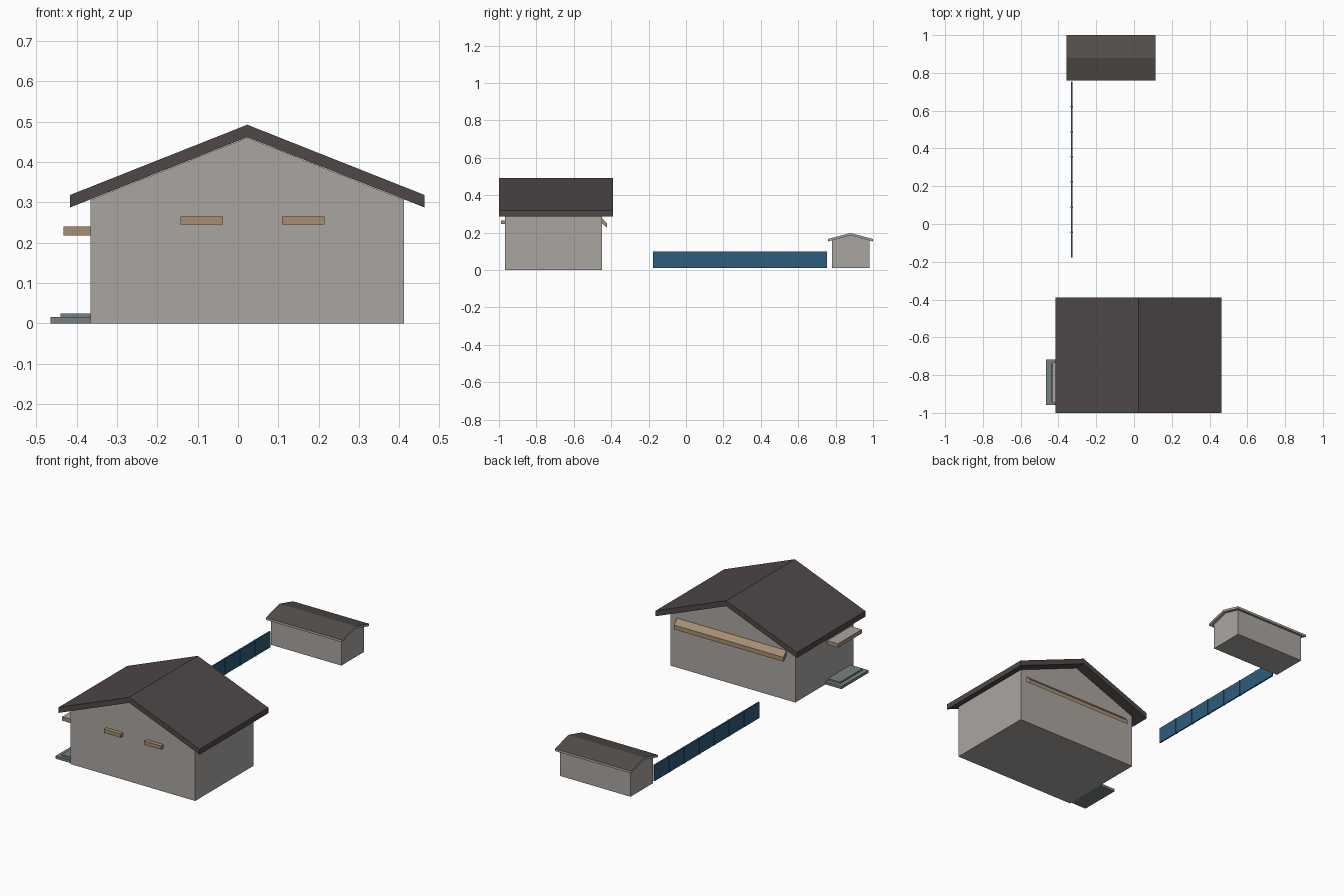
import bpy, bmesh

if "Cube" in bpy.data.objects:
    bpy.data.objects.remove(bpy.data.objects["Cube"])


def mat(name, r, g, b):
    lin = [((c / 255 + 0.055) / 1.055) ** 2.4 for c in (r, g, b)]
    m = bpy.data.materials.new(name)
    m.diffuse_color = (*lin, 1)
    m.use_nodes = True
    m.node_tree.nodes["Principled BSDF"].inputs["Base Color"].default_value = m.diffuse_color
    return m


WALL = mat("warm_grey_wall", 170, 166, 161)
ROOF = mat("dark_roof", 78, 72, 71)
SHED_ROOF = mat("shed_roof", 84, 78, 76)
TAN = mat("tan_wood", 165, 143, 115)
BLUE = mat("fence_blue", 46, 92, 124)
POST = mat("post_blue", 38, 72, 98)
STEP = mat("step_grey", 118, 128, 129)


def prism(name, profile, axis, lo, hi, mats, rule=None):
    """Extrude a 2D profile along x (profile = y,z) or y (profile = x,z)."""
    bm = bmesh.new()
    pt = (lambda a, z: (lo, a, z)) if axis == "x" else (lambda a, z: (a, lo, z))
    face = bm.faces.new([bm.verts.new(pt(a, z)) for a, z in profile])
    ext = bmesh.ops.extrude_face_region(bm, geom=[face])
    d = hi - lo
    bmesh.ops.translate(bm, vec=(d, 0, 0) if axis == "x" else (0, d, 0),
                        verts=[v for v in ext["geom"] if isinstance(v, bmesh.types.BMVert)])
    bmesh.ops.recalc_face_normals(bm, faces=bm.faces)
    bm.normal_update()
    if rule:
        for f in bm.faces:
            f.material_index = rule(f)
    me = bpy.data.meshes.new(name)
    bm.to_mesh(me)
    bm.free()
    for m in mats:
        me.materials.append(m)
    ob = bpy.data.objects.new(name, me)
    bpy.context.collection.objects.link(ob)
    return ob


def box(name, x0, x1, y0, y1, z0, z1, mats, rule=None):
    return prism(name, [(x0, z0), (x1, z0), (x1, z1), (x0, z1)], "y", y0, y1, mats, rule)


def gable(c, half, z0, eave, apex):
    return [(c - half, z0), (c + half, z0), (c + half, eave), (c, apex), (c - half, eave)]


def chevron(c, half, eave, apex, t):
    return [(c - half, eave - t), (c, apex - t), (c + half, eave - t),
            (c + half, eave), (c, apex), (c - half, eave)]


def top_only(f):
    return 1 if f.normal.z > 0.5 else 0


# House walls and roof
prism("house_walls", gable(0.023, 0.388, 0, 0.306, 0.46), "y", -0.967, -0.45, [WALL])
prism("house_roof", chevron(0.023, 0.439, 0.318, 0.492, 0.031), "y", -1.0, -0.39, [ROOF])

# Window awnings on the front
for i, x in enumerate((-0.142, 0.109)):
    box(f"front_awning_{i + 1}", x, x + 0.105, -0.99, -0.967, 0.245, 0.265, [TAN])

# Long sloping awning on the back
prism("back_awning", [(-0.45, 0.25), (-0.422, 0.226), (-0.422, 0.25), (-0.45, 0.278)],
      "x", -0.31, 0.37, [TAN])

# Door canopy and steps on the left side
box("door_canopy", -0.432, -0.365, -0.945, -0.733, 0.218, 0.24, [TAN, WALL], top_only)
box("lower_step", -0.465, -0.365, -0.957, -0.717, 0, 0.015, [STEP])
box("upper_step", -0.44, -0.365, -0.94, -0.74, 0.015, 0.024, [STEP])

# Shed
prism("shed_walls", gable(0.88, 0.1, 0.01, 0.16, 0.186), "x", -0.341, 0.097, [WALL])
prism("shed_roof", chevron(0.88, 0.12, 0.166, 0.198, 0.013), "x", -0.358, 0.115,
      [WALL, SHED_ROOF], top_only)

# Fence panels with slim posts between them
y0, y1, n = -0.177, 0.755, 7
step = (y1 - y0) / n
for i in range(n):
    a = y0 + i * step
    box(f"fence_panel_{i + 1}", -0.334, -0.326, a, a + step, 0.01, 0.099, [BLUE])
    if i:
        box(f"fence_post_{i}", -0.337, -0.323, a - 0.004, a + 0.004, 0.01, 0.099, [BLUE])
bpy.data.materials.remove(POST)
